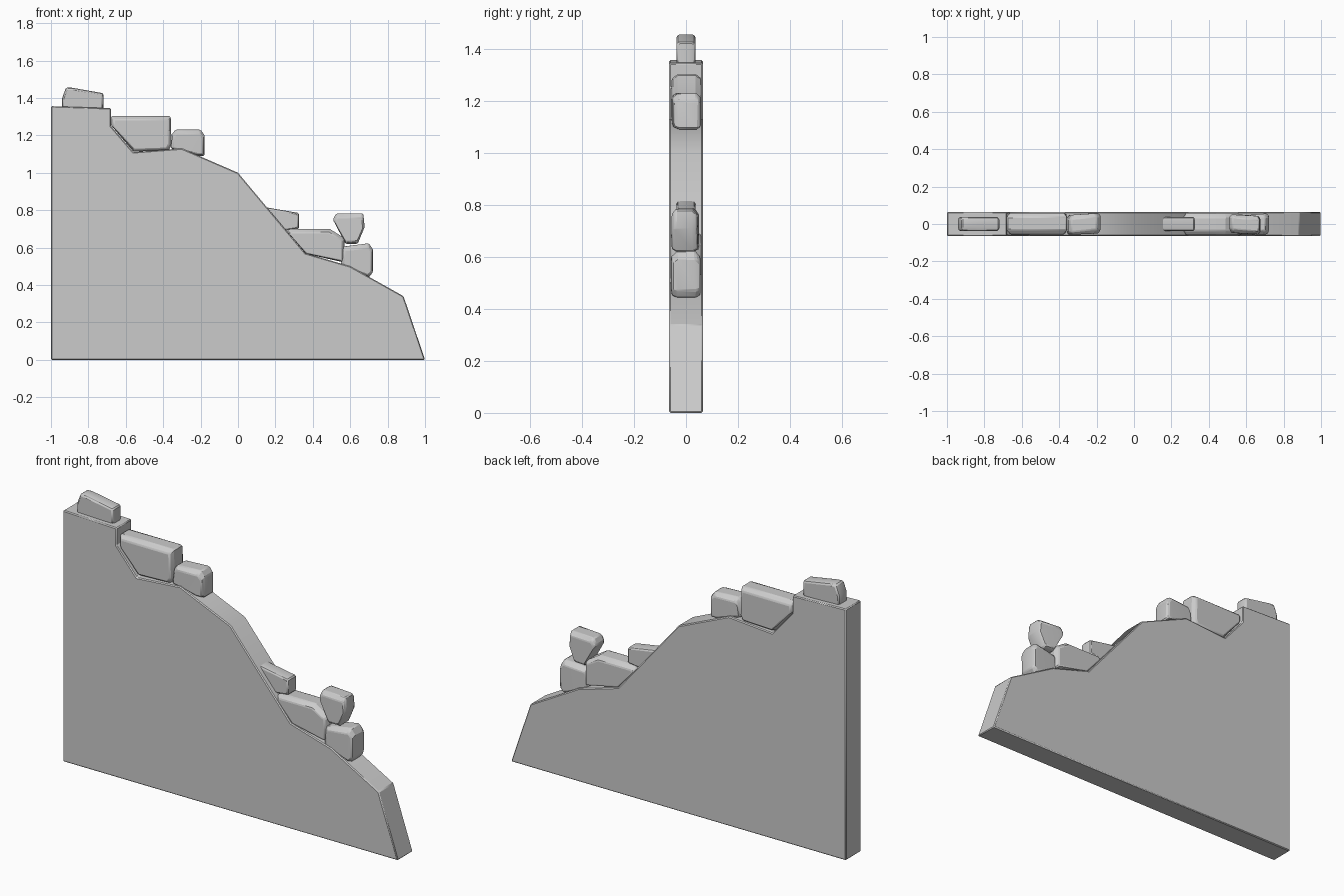
import bpy, bmesh
from mathutils import Vector

if "Cube" in bpy.data.objects:
    bpy.data.objects.remove(bpy.data.objects["Cube"])


def finish(name, bm, bevel, angle=0.5):
    bmesh.ops.recalc_face_normals(bm, faces=bm.faces)
    mesh = bpy.data.meshes.new(name)
    bm.to_mesh(mesh)
    bm.free()
    ob = bpy.data.objects.new(name, mesh)
    bpy.context.collection.objects.link(ob)
    mod = ob.modifiers.new("worn_edges", "BEVEL")
    mod.width = bevel
    mod.segments = 1
    mod.limit_method = "ANGLE"
    mod.angle_limit = 0.6
    bpy.ops.object.select_all(action="DESELECT")
    ob.select_set(True)
    bpy.context.view_layer.objects.active = ob
    bpy.ops.object.shade_smooth_by_angle(angle=angle)
    return ob


def wall(name, profile, half):
    bm = bmesh.new()
    face = bm.faces.new([bm.verts.new((x, -half, z)) for x, z in profile])
    ext = bmesh.ops.extrude_face_region(bm, geom=[face])
    verts = [g for g in ext["geom"] if isinstance(g, bmesh.types.BMVert)]
    bmesh.ops.translate(bm, verts=verts, vec=(0, 2 * half, 0))
    return finish(name, bm, 0.005)


def stone(name, profile, y0, y1, shrink=0.82, skew=0.0, bevel=0.006):
    """Rough block: full outline in the middle, smaller outline on front and back."""
    bm = bmesh.new()
    cx = sum(p[0] for p in profile) / len(profile)
    zs = [p[1] for p in profile]
    lo, hi = min(zs), max(zs)
    d = (y1 - y0) * 0.2
    rings = ((y0, shrink), (y0 + d, 1), (y1 - d, 1), (y1, shrink))
    for y, s in rings:
        for x, z in profile:
            # front and back shrink towards the lower middle, so tops slope away
            px = cx + (x - cx) * (s + (1 - s) * 0.4)
            mid = lo + (hi - lo) * 0.35
            pz = mid + (z - mid) * s
            py = y + skew * (x - cx)
            bm.verts.new(Vector((px, min(max(py, y0), y1), pz)))
    res = bmesh.ops.convex_hull(bm, input=bm.verts)
    junk = {g for g in res["geom_interior"] + res["geom_unused"]
            if isinstance(g, bmesh.types.BMVert)}
    bmesh.ops.delete(bm, geom=list(junk), context="VERTS")
    bmesh.ops.dissolve_limit(bm, angle_limit=0.03, verts=bm.verts, edges=bm.edges)
    return finish(name, bm, bevel)


# Broken wall slab
wall("broken_wall", [(-1, 0), (1, 0), (0.885, 0.34), (0.6, 0.50), (0.36, 0.57),
                     (0, 1.0), (-0.30, 1.13), (-0.56, 1.11), (-0.68, 1.25),
                     (-0.68, 1.345), (-1, 1.356)], 0.065)

# Stones on the upper ledge
stone("top_stone", [(-0.94, 1.34), (-0.94, 1.40), (-0.92, 1.455), (-0.89, 1.455),
                    (-0.72, 1.425), (-0.72, 1.34)], -0.037, 0.037, 0.92)
stone("upper_long_stone", [(-0.68, 1.255), (-0.68, 1.303), (-0.36, 1.303),
                           (-0.355, 1.15), (-0.37, 1.12), (-0.56, 1.113)],
      -0.055, 0.06, 0.85)
stone("upper_small_stone", [(-0.36, 1.13), (-0.35, 1.21), (-0.335, 1.23),
                            (-0.20, 1.23), (-0.178, 1.20), (-0.178, 1.09),
                            (-0.21, 1.09)], -0.057, 0.057, 0.8, 0.1)

# Stones on the lower ledge
stone("wedge_stone", [(0.15, 0.815), (0.325, 0.785), (0.325, 0.70), (0.24, 0.69)],
      -0.037, 0.037, 0.94)
stone("lower_long_stone", [(0.26, 0.69), (0.28, 0.70), (0.49, 0.70), (0.57, 0.65),
                           (0.57, 0.52), (0.36, 0.567)], -0.06, 0.06, 0.85)
stone("stacked_stone", [(0.507, 0.75), (0.525, 0.782), (0.67, 0.782), (0.677, 0.71),
                        (0.64, 0.62), (0.575, 0.62)], -0.055, 0.05, 0.82, -0.1)
stone("lower_small_stone", [(0.55, 0.50), (0.56, 0.605), (0.70, 0.623), (0.722, 0.59),
                            (0.722, 0.47), (0.70, 0.44)], -0.06, 0.055, 0.82, 0.1)
